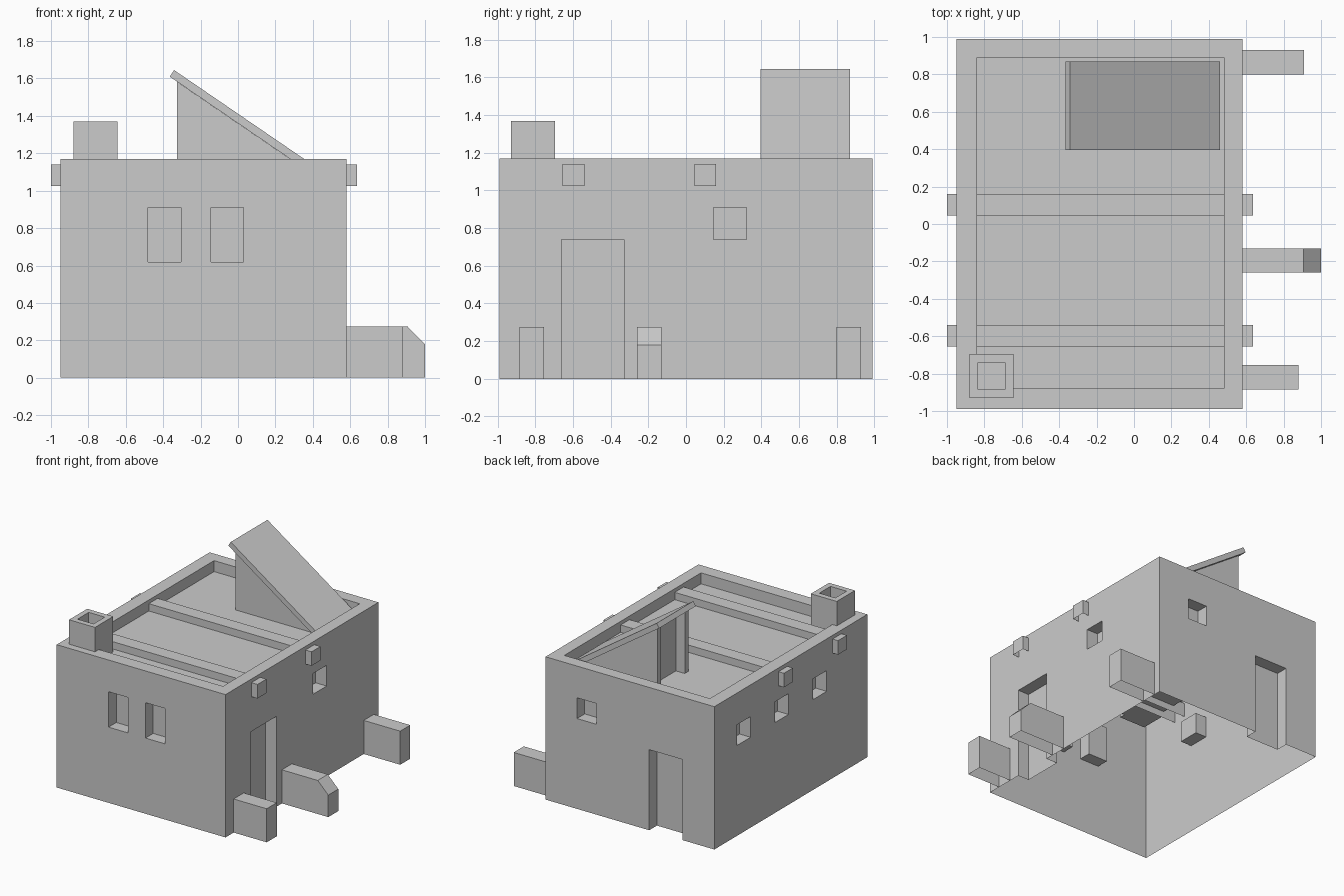
import bpy, bmesh

if "Cube" in bpy.data.objects:
    bpy.data.objects.remove(bpy.data.objects["Cube"])

X0, X1, Y0, Y1, TOP, ROOF = -0.95, 0.58, -0.99, 0.99, 1.17, 1.08
DEPTH = 0.10   # depth of door and window recesses


def add_box(bm, x, y, z):
    vs = bmesh.ops.create_cube(bm, size=1)["verts"]
    for v in vs:
        v.co.x = x[0] if v.co.x < 0 else x[1]
        v.co.y = y[0] if v.co.y < 0 else y[1]
        v.co.z = z[0] if v.co.z < 0 else z[1]


def add_prism(bm, profile, y):
    """Extrude an x-z profile along y."""
    a = [bm.verts.new((px, y[0], pz)) for px, pz in profile]
    b = [bm.verts.new((px, y[1], pz)) for px, pz in profile]
    n = len(profile)
    bm.faces.new(a)
    bm.faces.new(b[::-1])
    for i in range(n):
        bm.faces.new((a[i], b[i], b[(i + 1) % n], a[(i + 1) % n]))


def open_bottom(bm):
    """Remove the lowest downward faces, leaving the shell open below."""
    low = min(v.co.z for v in bm.verts)
    faces = [f for f in bm.faces if all(v.co.z < low + 1e-4 for v in f.verts)]
    bmesh.ops.delete(bm, geom=faces, context="FACES")


def finish(name, bm, hollow=False):
    bmesh.ops.recalc_face_normals(bm, faces=bm.faces[:])
    if hollow:
        open_bottom(bm)
    me = bpy.data.meshes.new(name)
    bm.to_mesh(me)
    bm.free()
    ob = bpy.data.objects.new(name, me)
    bpy.context.collection.objects.link(ob)
    return ob


def box(name, x, y, z, hollow=False):
    bm = bmesh.new()
    add_box(bm, x, y, z)
    return finish(name, bm, hollow)


def carve(ob, boxes):
    """Cut all the given boxes out of an object."""
    bm = bmesh.new()
    for b in boxes:
        add_box(bm, *b)
    cutter = finish("cutter", bm)
    cutter.hide_render = True
    mod = ob.modifiers.new("cut", "BOOLEAN")
    mod.object, mod.operation, mod.solver = cutter, "DIFFERENCE", "EXACT"
    bpy.context.view_layer.update()
    dg = bpy.context.evaluated_depsgraph_get()
    me = bpy.data.meshes.new_from_object(ob.evaluated_get(dg))
    ob.modifiers.clear()
    ob.data = me
    bpy.data.objects.remove(cutter)


# House shell with sunken roof, doors and windows
house = box("house_walls", (X0, X1), (Y0, Y1), (0, TOP))
front, back = (Y0 - .1, Y0 + DEPTH), (Y1 - DEPTH, Y1 + .1)
left, right = (X0 - .1, X0 + DEPTH), (X1 - DEPTH, X1 + .1)
sill = (0.74, 0.91)
cuts = [((-0.84, 0.48), (-0.88, 0.89), (ROOF, 1.4)),      # roof recess
        (right, (-0.66, -0.33), (-0.2, 0.74)),            # right door
        ((-0.66, -0.36), back, (-0.2, 0.66)),             # back door
        (right, (0.145, 0.32), sill),
        ((0.12, 0.295), back, sill)]
cuts += [((x, x + 0.175), front, (0.62, 0.91)) for x in (-0.48, -0.145)]
cuts += [(left, (y, y + 0.175), sill) for y in (0.52, 0.03, -0.465)]
carve(house, cuts)
bm = bmesh.new()
bm.from_mesh(house.data)
open_bottom(bm)
bm.to_mesh(house.data)
bm.free()

# Roof beams poking through the side walls
for i, y in enumerate((-0.655, 0.045)):
    box(f"roof_beam_{i + 1}", (-1.0, 0.635), (y, y + 0.115), (1.025, 1.14), hollow=True)

# Chimney with a square flue
chimney = box("chimney", (-0.88, -0.645), (-0.93, -0.695), (ROOF, 1.37))
carve(chimney, [((-0.835, -0.69), (-0.885, -0.74), (1.27, 1.5))])

# Low walls beside the doors
box("low_wall_front", (X1, 0.88), (-0.885, -0.755), (0, 0.275), hollow=True)
box("low_wall_back", (X1, 0.91), (0.80, 0.93), (0, 0.275), hollow=True)
bm = bmesh.new()
add_prism(bm, [(X1, 0), (1.0, 0), (1.0, 0.18), (0.905, 0.275), (X1, 0.275)], (-0.26, -0.13))
finish("low_wall_middle", bm, hollow=True)

# Roof hatch: wedge with a recessed doorway on the left side
bm = bmesh.new()
add_prism(bm, [(-0.325, ROOF), (0.41, ROOF), (-0.325, 1.582)], (0.43, 0.835))
hatch = finish("hatch_walls", bm)
carve(hatch, [((-0.5, -0.245), (0.48, 0.785), (ROOF - 0.1, 1.7))])

# Sloping hatch roof
bm = bmesh.new()
add_prism(bm, [(-0.365, 1.61), (-0.342, 1.645), (0.46, 1.097), (0.437, 1.062)], (0.395, 0.87))
finish("hatch_roof", bm)
